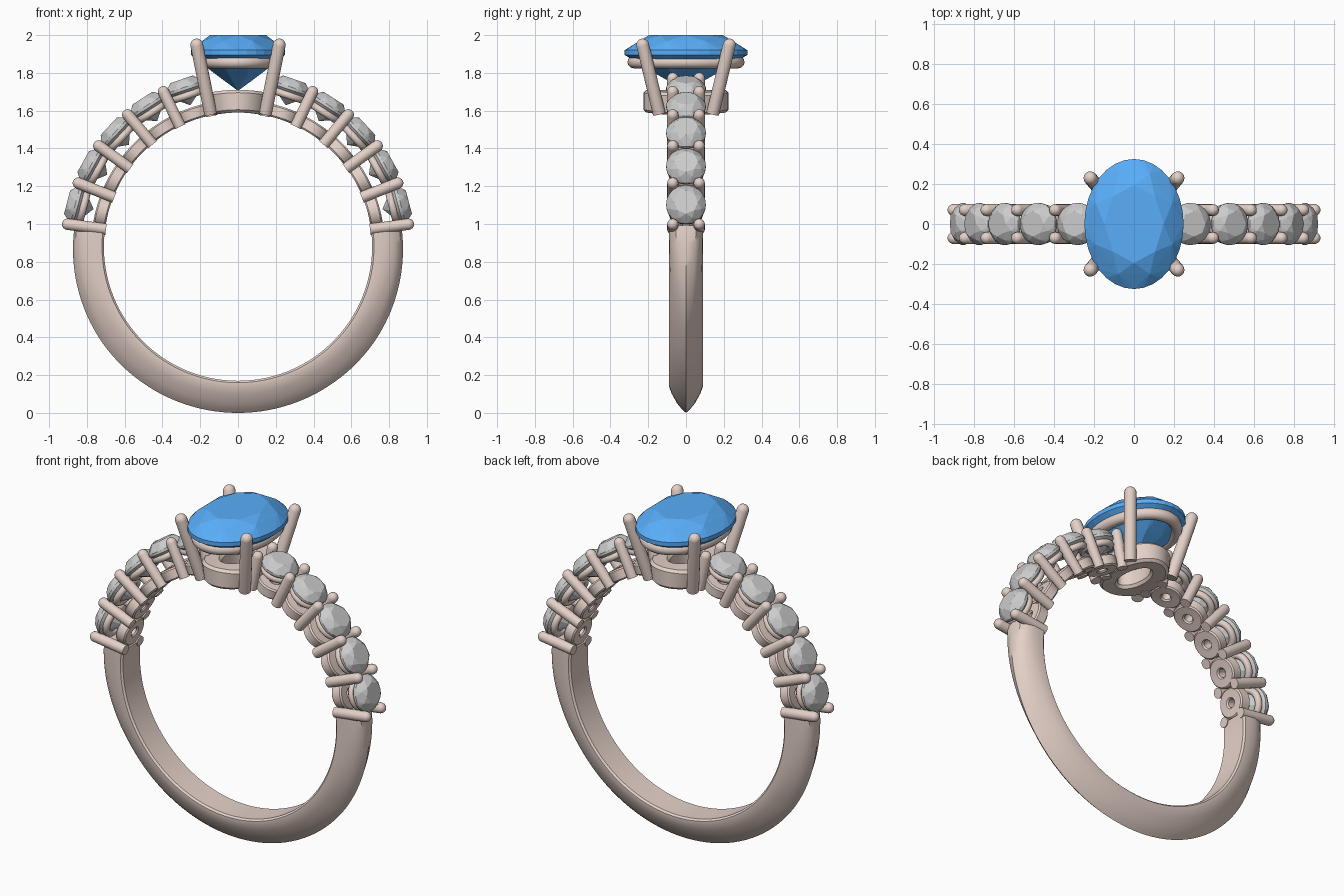
import bpy, bmesh, math
from math import sin, cos, pi, radians
from mathutils import Vector

if "Cube" in bpy.data.objects:
    bpy.data.objects.remove(bpy.data.objects["Cube"])

CZ = 0.88          # height of the finger-hole centre
FIRST, STEP = 7.5, 14.2   # shoulder prong angles in degrees


def material(name, rgb):
    m = bpy.data.materials.new(name)
    m.diffuse_color = (*rgb, 1)
    m.use_nodes = True
    m.node_tree.nodes["Principled BSDF"].inputs["Base Color"].default_value = m.diffuse_color
    return m


GOLD = material("rose_metal", (0.78, 0.64, 0.58))
BLUE = material("blue_stone", (0.10, 0.42, 0.95))


def finish(bm, name, mat=None, smooth=True):
    bmesh.ops.remove_doubles(bm, verts=bm.verts, dist=1e-5)
    bmesh.ops.recalc_face_normals(bm, faces=bm.faces)
    me = bpy.data.meshes.new(name)
    bm.to_mesh(me)
    bm.free()
    ob = bpy.data.objects.new(name, me)
    bpy.context.collection.objects.link(ob)
    if mat:
        me.materials.append(mat)
    if smooth:
        bpy.ops.object.select_all(action='DESELECT')
        ob.select_set(True)
        bpy.context.view_layer.objects.active = ob
        bpy.ops.object.shade_smooth_by_angle(angle=radians(35))
    return ob


def skin(bm, rows, wrap_rows, wrap_cols):
    """Bridge rows of points with quads."""
    vs = [[bm.verts.new(p) for p in row] for row in rows]
    n, m = len(vs), len(vs[0])
    for i in range(n if wrap_rows else n - 1):
        for j in range(m if wrap_cols else m - 1):
            k, l = (i + 1) % n, (j + 1) % m
            bm.faces.new((vs[i][j], vs[k][j], vs[k][l], vs[i][l]))
    return vs


def revolve(name, a, b, section, place, closed=True, n=48):
    """Sweep a (offset, height) section round an ellipse with semi-axes a, b."""
    rows = []
    for i in range(n):
        t = 2 * pi * i / n
        rows.append([place(Vector(((a + r) * cos(t), (b + r) * sin(t), h))) for r, h in section])
    bm = bmesh.new()
    skin(bm, rows, True, closed)
    return finish(bm, name, GOLD)


def round_section(r, h, n=12):
    return [(r * cos(2 * pi * i / n), h + r * sin(2 * pi * i / n)) for i in range(n)]


def box_section(w, lo, hi, c):
    return [(-w, lo + c), (-w + c, lo), (w - c, lo), (w, lo + c),
            (w, hi - c), (w - c, hi), (-w + c, hi), (-w, hi - c)]


def on_ring(deg):
    """Rigid placement: local z is the radius, local x runs along the ring."""
    t = radians(deg)
    return lambda p: Vector((p.z * cos(t) - p.x * sin(t), p.y, CZ + p.z * sin(t) + p.x * cos(t)))


def bent(deg):
    """Same, but curved so the part follows the finger hole."""
    def place(p):
        t = radians(deg) + p.x / 0.75
        return Vector((p.z * cos(t), p.y, CZ + p.z * sin(t)))
    return place


def prong(name, p, q, r):
    """Round bar with a domed tip at q."""
    p, q = Vector(p), Vector(q)
    length = (q - p).length
    rot = (q - p).to_track_quat('Z', 'Y')
    dome = [(r * cos(k * pi / 10), length - r + r * sin(k * pi / 10)) for k in range(6)]
    return revolve(name, 0, 0, [(0, 0), (r, 0)] + dome, lambda v: p + rot @ v, False, 16)


def gem(name, a, b, base, crown, depth, girdle, place, mat=None):
    """Brilliant cut as the hull of table, kite, girdle and culet points."""
    rings = [(8, 0, 0.60, base + girdle + crown), (8, 0.5, 0.83, base + girdle + crown * 0.6),
             (32, 0, 1, base + girdle), (32, 0, 1, base), (8, 0.5, 0.56, base - depth * 0.5)]
    bm = bmesh.new()
    for n, off, s, h in rings:
        for i in range(n):
            t = 2 * pi * (i + off) / n
            bm.verts.new(place(Vector((a * s * cos(t), b * s * sin(t), h))))
    bm.verts.new(place(Vector((0, 0, base - depth))))
    bmesh.ops.convex_hull(bm, input=bm.verts)
    return finish(bm, name, mat, False)


# Plain lower band: square-shouldered at the ends, knife edge at the bottom
end_half = [(0.71, 0.08), (0.72, 0.09), (0.75, 0.09), (0.79, 0.09), (0.83, 0.08), (0.86, 0.055), (0.872, 0)]
low_half = [(0.71, 0.08), (0.72, 0.09), (0.74, 0.09), (0.78, 0.075), (0.83, 0.047), (0.86, 0.022), (0.88, 0)]
rows = []
N = 96
for i in range(N + 1):
    f = i / N
    t = radians(FIRST) - f * radians(180 + 2 * FIRST)
    w = min(1, 1.6 * sin(pi * f))
    half = [(e[0] + (l[0] - e[0]) * w, e[1] + (l[1] - e[1]) * w) for e, l in zip(end_half, low_half)]
    loop = half + [(r, -y) for r, y in half[-2::-1]]
    rows.append([(r * cos(t), y, CZ + r * sin(t)) for r, y in loop])
bm = bmesh.new()
grid = skin(bm, rows, False, True)
bm.faces.new(grid[0])
bm.faces.new(grid[-1])
finish(bm, "band", GOLD)

# Shoulders: side stones, their cups and seat rings, and the shared prongs
for side in ("right", "left"):
    turn = (lambda d: d) if side == "right" else (lambda d: 180 - d)
    for i in range(5):
        d = turn(FIRST + STEP * (i + 0.5))
        tag = f"{side}_{i + 1}"
        revolve("cup_" + tag, 0.058, 0.058, box_section(0.033, 0.71, 0.777, 0.008), bent(d), n=32)
        revolve("seat_ring_" + tag, 0.08, 0.08, round_section(0.02, 0.845), on_ring(d), n=32)
        gem("side_stone_" + tag, 0.105, 0.105, 0.875, 0.045, 0.085, 0.015, on_ring(d))
    for i in range(6):
        place = on_ring(turn(FIRST + STEP * i))
        for y, face in ((-0.07, "front"), (0.07, "back")):
            prong(f"shoulder_prong_{side}_{face}_{i + 1}", place(Vector((0, y, 0.705))),
                  place(Vector((0, y, 0.94))), 0.03)

# Centre setting: oval base, gallery ring, four splayed claws and the oval stone
revolve("centre_base", 0.115, 0.172, box_section(0.052, 0.71, 0.83, 0.015), bent(90))
revolve("gallery_ring", 0.193, 0.277, round_section(0.033, 1.857), lambda p: p, n=64)
for sx, a in ((-1, "left"), (1, "right")):
    for sy, b in ((-1, "front"), (1, "back")):
        prong(f"claw_{b}_{a}", (sx * 0.145, sy * 0.142, 1.585), (sx * 0.225, sy * 0.237, 1.98), 0.034)
gem("centre_stone", 0.248, 0.325, 1.895, 0.08, 0.19, 0.025, lambda p: p, BLUE)
